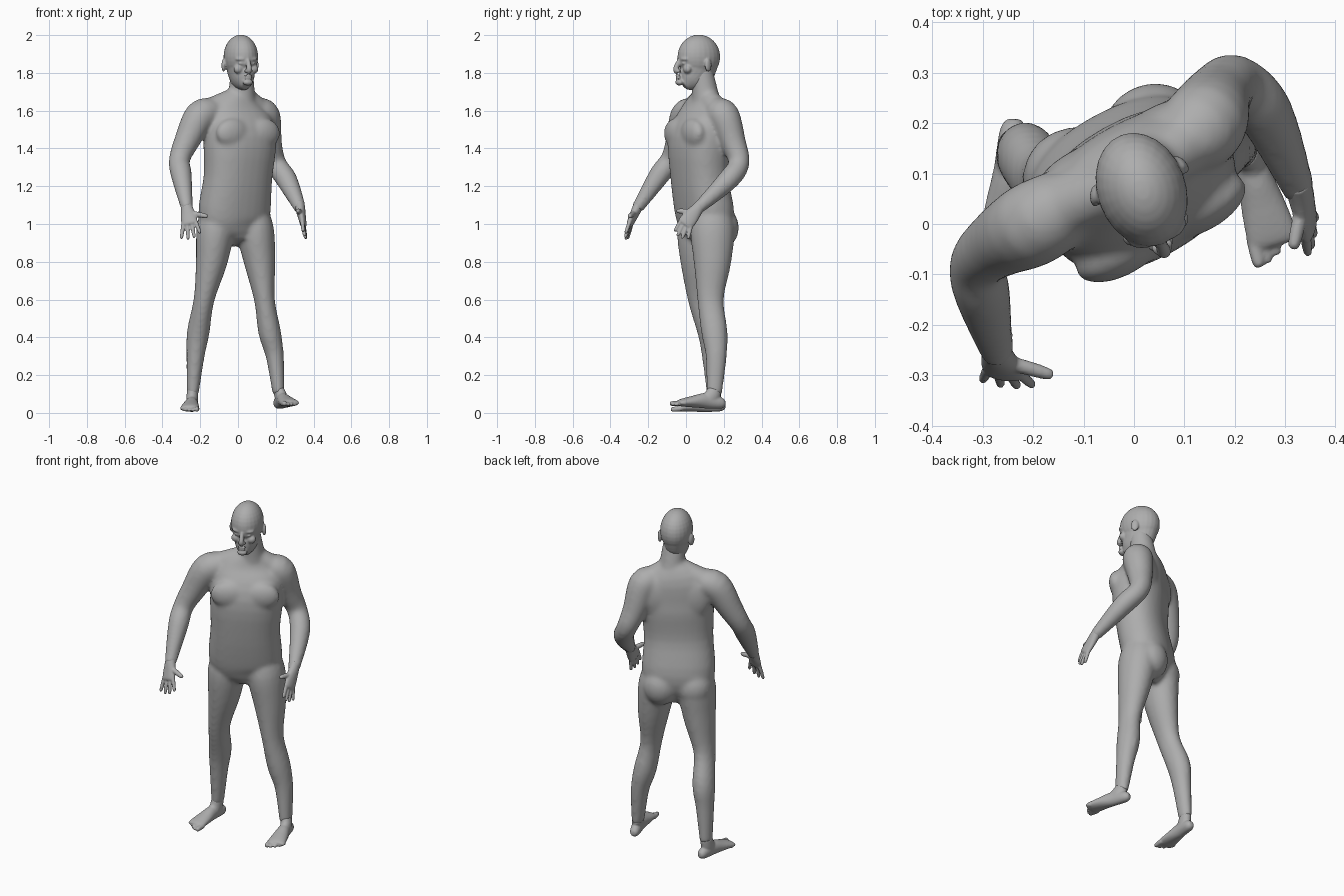
import bpy
import bmesh
import math
from mathutils import Matrix, Vector

if "Cube" in bpy.data.objects:
    bpy.data.objects.remove(bpy.data.objects["Cube"], do_unlink=True)

skin = bpy.data.materials.new("plain grey")
skin.use_nodes = True
GREY = (.42, .42, .42, 1)
skin.diffuse_color = GREY
skin.node_tree.nodes["Principled BSDF"].inputs["Base Color"].default_value = GREY


def spline(rows, steps):
    """Catmull-Rom samples through rows of numbers."""
    padded = [rows[0]] + rows + [rows[-1]]
    samples = []
    for first in range(len(rows) - 1):
        window = padded[first:first + 4]
        for step in range(steps):
            t = step / steps
            samples.append([b + t / 2 * (c - a + t * (2 * a - 5 * b + 4 * c - d + t * (3 * (b - c) + d - a)))
                            for a, b, c, d in zip(*window)])
    return samples + [rows[-1]]


def loft(bm, sections, ref=(1, 0, 0), sides=20, power=1):
    """Closed tube through sections (x, y, z, half width, half depth); power below one squares it."""
    rows = spline([list(section) + [section[-1]] * (5 - len(section)) for section in sections], 4)
    centres = [Vector(row[:3]) for row in rows]
    rings = []
    for index, (centre, row) in enumerate(zip(centres, rows)):
        following = centres[min(index + 1, len(rows) - 1)]
        tangent = (following - centres[max(index - 1, 0)]).normalized()
        u = Vector(ref)
        u = (u - tangent * u.dot(tangent)).normalized()
        v = tangent.cross(u)
        ring = []
        for side in range(sides):
            angle = math.tau * side / sides
            cosine, sine = (math.copysign(abs(value) ** power, value)
                            for value in (math.cos(angle), math.sin(angle)))
            ring.append(bm.verts.new(centre + u * row[3] * cosine + v * row[4] * sine))
        rings.append(ring)
    for low, high in zip(rings, rings[1:]):
        for side in range(sides):
            after = (side + 1) % sides
            bm.faces.new((low[side], low[after], high[after], high[side]))
    bm.faces.new(rings[0])
    bm.faces.new(rings[-1])


def blob(bm, centre, radii, turn=0):
    """Ellipsoid that swells the surface."""
    matrix = (Matrix.Translation(centre) @ Matrix.Rotation(turn, 4, 'Z')
              @ Matrix.Diagonal((*radii, 1)))
    bmesh.ops.create_uvsphere(bm, u_segments=24, v_segments=16, radius=1, matrix=matrix)


def digit(bm, base, tip, radius):
    """Tapered finger or toe with a rounded end."""
    loft(bm, [(*base, radius), (*base.lerp(tip, .6), radius * .95),
              (*base.lerp(tip, .93), radius * .75), (*tip, radius * .25)], ref=(1, .3, .2), sides=10)


def finish(bm, name, voxel, iterations):
    """Fuse the overlapping volumes into one smooth skin."""
    bmesh.ops.recalc_face_normals(bm, faces=bm.faces)
    mesh = bpy.data.meshes.new(name)
    bm.to_mesh(mesh)
    bm.free()
    mesh.materials.append(skin)
    obj = bpy.data.objects.new(name, mesh)
    bpy.context.scene.collection.objects.link(obj)
    fuse = obj.modifiers.new("fuse", 'REMESH')
    fuse.mode = 'VOXEL'
    fuse.voxel_size = voxel
    fuse.use_smooth_shade = True
    relax = obj.modifiers.new("relax", 'SMOOTH')
    relax.factor = .5
    relax.iterations = iterations


# Trunk, turned towards the model's left
body = bmesh.new()
turn = math.radians(29)
across = Vector((math.cos(turn), math.sin(turn), 0))
back = Vector((-math.sin(turn), math.cos(turn), 0))
up = Vector((0, 0, 1))
loft(body, [(0, .09, .9, .05, .07), (-.01, .1, .95, .15, .1), (-.02, .1, 1.05, .2, .13),
            (0, .07, 1.25, .19, .13), (.01, .07, 1.45, .2, .14), (0, .1, 1.6, .17, .1),
            (.02, .1, 1.7, .06)], ref=across, sides=32, power=.88)

# Neck
loft(body, [(.02, .11, 1.62, .08), (.02, .1, 1.7, .07), (.02, .08, 1.82, .06)], ref=across)

# Chest, shoulder blades and buttocks, mirrored about the trunk's middle
for side in (-1, 1):
    chest = Vector((.01, .07, 1.48)) + across * side * .09
    blob(body, chest - back * .09, (.1, .05, .08), turn)
    blob(body, chest + back * .08 + up * .03, (.1, .05, .13), turn)
    seat = Vector((-.02, .1, .98)) + across * side * .09 + back * .05
    blob(body, seat, (.1, .09, .11), turn)

# Arms from shoulder past elbow to wrist, with the slope up to the neck
arm_radii = (.075, .085, .068, .056, .056, .032)
right_arm = [(-.13, .04, 1.59), (-.2, 0, 1.57), (-.27, -.04, 1.44),
             (-.31, -.08, 1.34), (-.3, -.14, 1.26), (-.27, -.26, 1.08)]
left_arm = [(.1, .16, 1.59), (.14, .2, 1.57), (.165, .25, 1.43),
            (.2, .28, 1.32), (.26, .22, 1.23), (.33, .06, 1.08)]
for arm in (right_arm, left_arm):
    loft(body, [(*point, radius) for point, radius in zip(arm, arm_radii)])
    loft(body, [(.02, .1, 1.69, .05), (*(Vector(arm[0]) + up * .02), .065)], ref=back)

# Legs: height, half width and half depth from hip to ankle
leg_sizes = [(1.09, .08, .09), (.97, .1, .117), (.8, .084, .1), (.6, .055, .07),
             (.43, .06, .07), (.3, .048, .056), (.1, .032, .041)]
right_leg = [(-.11, .08), (-.12, .07), (-.14, .07), (-.18, .08), (-.21, .13), (-.225, .14), (-.24, .15)]
left_leg = [(.07, .14), (.09, .14), (.115, .14), (.14, .13), (.167, .15), (.195, .16), (.215, .15)]
for leg in (right_leg, left_leg):
    loft(body, [(*point, *size) for point, size in zip(leg, leg_sizes)])
finish(body, "body", .01, 12)

# Head, built facing front and then turned
head = bmesh.new()
blob(head, (0, 0, 1.885), (.088, .116, .117))
jaw = [(-.085, 1.733, .024, .028), (-.055, 1.76, .052, .07), (-.02, 1.8, .069, .1), (0, 1.87, .08, .11)]
loft(head, [(0, *section) for section in jaw], sides=24)
nose = [(-.11, 1.87, .01), (-.13, 1.82, .015), (-.12, 1.8, .01)]
loft(head, [(0, *section) for section in nose], sides=12)
# Lips and chin
for height in (1.772, 1.785):
    blob(head, (0, -.118, height), (.023, .011, .006))
blob(head, (0, -.11, 1.75), (.028, .02, .017))
for side in (-1, 1):
    # Brow, closed eye, cheek, nostril and ear
    blob(head, (side * .034, -.095, 1.873), (.03, .016, .01), side * .35)
    blob(head, (side * .034, -.095, 1.85), (.014, .012, .007), side * .35)
    blob(head, (side * .042, -.08, 1.82), (.027, .022, .024))
    blob(head, (side * .012, -.12, 1.81), (.01, .012, .01))
    blob(head, (side * .09, .02, 1.84), (.011, .022, .035), side * .4)
head.transform(Matrix.Translation((.015, .068, 0)) @ Matrix.Rotation(math.radians(20), 4, 'Z'))
finish(head, "head", .005, 5)


def hand(name, wrist, index, little, index_tip, little_tip, thumb_tip):
    """Palm, four spread fingers and a thumb."""
    bm = bmesh.new()
    wrist, index, little, index_tip, little_tip, thumb_tip = (
        Vector(point) for point in (wrist, index, little, index_tip, little_tip, thumb_tip))
    knuckle = (index + little) / 2
    down = (knuckle - wrist).normalized()
    loft(bm, [(*(wrist - down * .04), .029, .026), (*wrist, .033, .026),
              (*wrist.lerp(knuckle, .55), .042, .021), (*knuckle, .043, .017),
              (*(knuckle + down * .012), .034, .01)], ref=index - little)
    for finger in range(4):
        share = finger / 3
        extra = down * .015 if finger in (1, 2) else down * 0
        digit(bm, index.lerp(little, share) - down * .01, index_tip.lerp(little_tip, share) + extra, .011)
    digit(bm, wrist.lerp(index, .3), thumb_tip, .015)
    finish(bm, name, .0045, 3)


hand("right_hand", right_arm[-1], (-.225, -.3, 1.01), (-.287, -.29, 1),
     (-.2, -.32, .95), (-.3, -.31, .92), (-.16, -.3, 1.04))
hand("left_hand", left_arm[-1], (.34, -.025, 1.025), (.35, .02, .98),
     (.345, -.06, .96), (.36, .01, .92), (.315, -.05, 1.07))


def foot(name, heel, toe, ankle, inner):
    """Sole, instep and five toes; inner is the side of the big toe."""
    bm = bmesh.new()
    heel, toe = Vector(heel), Vector(toe)
    wide = up.cross(toe - heel).normalized()

    def along(share, rise):
        return heel.lerp(toe, share) + up * rise

    loft(bm, [(*along(0, .034), .013), (*along(.08, .034), .027, .03), (*along(.35, .042), .033, .041),
              (*along(.6, .033), .044, .031), (*along(.82, .023), .051, .02),
              (*along(.88, .018), .047, .012)], ref=wide)
    # Ankle and instep
    loft(bm, [(*ankle, .12, .03, .038), (*along(.24, .07), .031, .043), (*along(.32, .04), .031, .05)], ref=wide)
    # Toes run from the big inner one to the small outer one
    for number in range(5):
        offset = wide * inner * (.037 - .019 * number)
        size = .011 if number else .015
        reach = 1 - .012 * number ** 2
        digit(bm, along(.8, .02) + offset, along(reach, size) + offset * 1.1, size)
    finish(bm, name, .005, 4)


foot("right_foot", (-.237, .208, .004), (-.26, -.078, .003), right_leg[-1], 1)
foot("left_foot", (.206, .208, .016), (.288, -.075, .034), left_leg[-1], -1)
